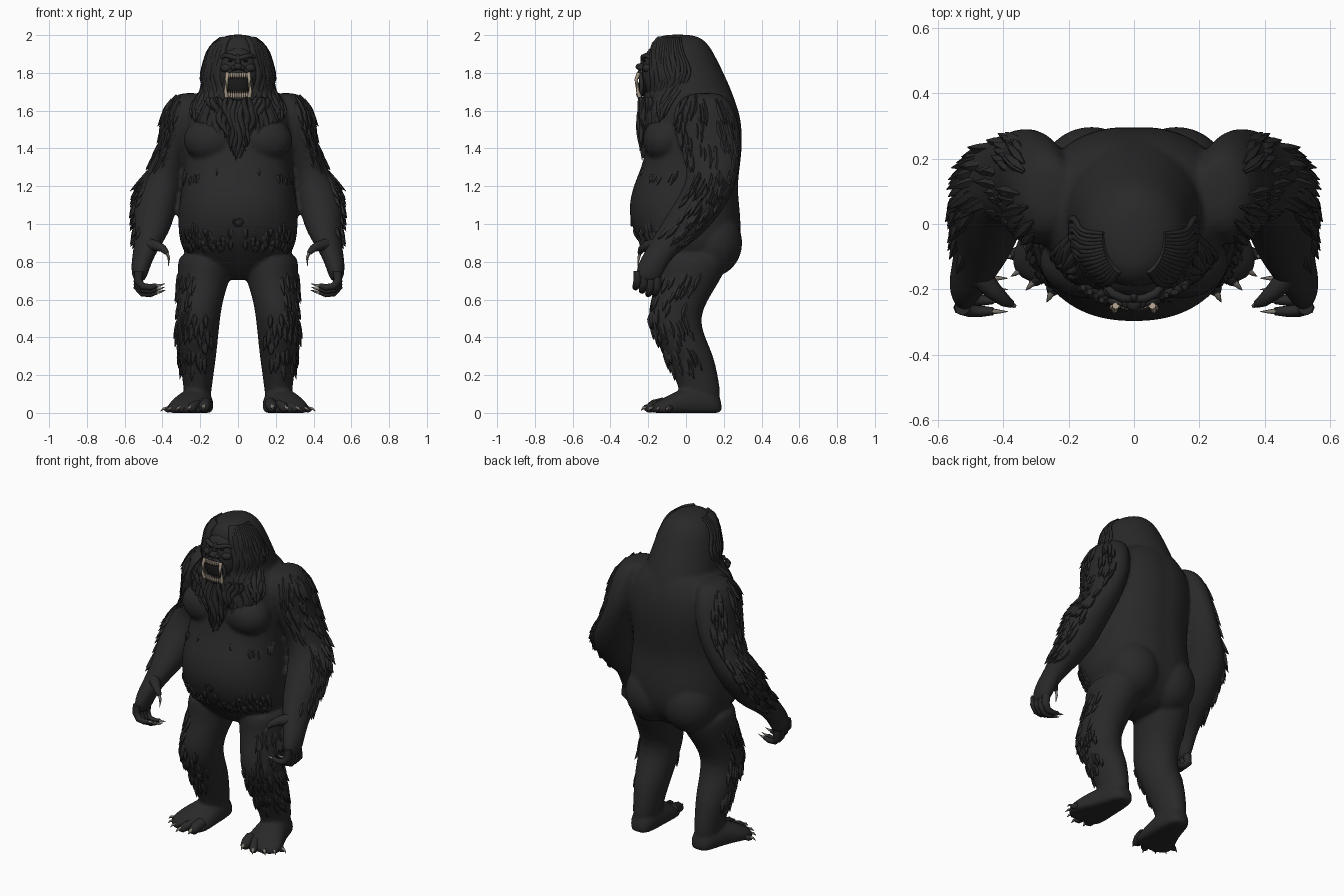
import bpy, bmesh, math, random
from mathutils import Vector

random.seed(4)
if "Cube" in bpy.data.objects:
    bpy.data.objects.remove(bpy.data.objects["Cube"])


def material(name, color):
    m = bpy.data.materials.new(name)
    m.use_nodes = True
    m.diffuse_color = (*color, 1)
    m.node_tree.nodes["Principled BSDF"].inputs["Base Color"].default_value = (*color, 1)
    m.node_tree.nodes["Principled BSDF"].inputs["Roughness"].default_value = 0.9
    return m


FUR = material("black fur", (0.022, 0.022, 0.022))
MOUTH = material("dark mouth", (0.01, 0.009, 0.009))
TOOTH = material("tan teeth", (0.4, 0.33, 0.25))
CLAW = material("grey claws", (0.2, 0.18, 0.155))


def finish(bm, name, mat, mirror=False, blend=False):
    bmesh.ops.recalc_face_normals(bm, faces=bm.faces)
    me = bpy.data.meshes.new(name)
    bm.to_mesh(me)
    bm.free()
    me.materials.append(mat)
    ob = bpy.data.objects.new(name, me)
    bpy.context.collection.objects.link(ob)
    if mirror:
        ob.modifiers.new("Mirror", 'MIRROR').use_mirror_merge = False
    if blend:
        # fuse overlapping masses into one soft skin
        ob.modifiers.new("Subdivision", 'SUBSURF').levels = 1
        fuse = ob.modifiers.new("Fuse", 'REMESH')
        fuse.mode, fuse.voxel_size, fuse.use_smooth_shade = 'VOXEL', 0.011, True
        soft = ob.modifiers.new("Soften", 'SMOOTH')
        soft.factor, soft.iterations = 0.5, 6
    for o in bpy.context.selected_objects:
        o.select_set(False)
    ob.select_set(True)
    bpy.context.view_layer.objects.active = ob
    bpy.ops.object.shade_smooth_by_angle(angle=math.radians(60))


def ring_point(row, a, power=2.0):
    # row = height, x range, y range; angle 0 faces the front
    t, x0, x1, y0, y1 = row
    s, c = math.sin(a), math.cos(a)
    s = math.copysign(abs(s) ** (2 / power), s)
    c = math.copysign(abs(c) ** (2 / power), c)
    return Vector(((x0 + x1) / 2 + (x1 - x0) / 2 * s, (y0 + y1) / 2 - (y1 - y0) / 2 * c, t))


def surface(rows, z, a, power=2.0):
    for p, q in zip(rows, rows[1:]):
        if q[0] <= z <= p[0]:
            f = (p[0] - z) / (p[0] - q[0])
            return ring_point([u + (v - u) * f for u, v in zip(p, q)], a, power)
    return ring_point(rows[0] if z > rows[0][0] else rows[-1], a, power)


def skin(bm, rings):
    for r, s in zip(rings, rings[1:]):
        for i in range(len(r)):
            j = (i + 1) % len(r)
            bm.faces.new((r[i], r[j], s[j], s[i]))
    bm.faces.new(rings[0])
    bm.faces.new(rings[-1])


def loft(bm, rows, sides=(1,), power=2.0, seg=32, shape=lambda p: p):
    for side in sides:
        rings = [[shape(ring_point(r, math.tau * i / seg, power)) for i in range(seg)] for r in rows]
        skin(bm, [[bm.verts.new((p.x * side, p.y, p.z)) for p in ring] for ring in rings])


def tube(bm, points, radii, seg=6):
    points = [Vector(p) for p in points]
    rings = []
    for i, (p, r) in enumerate(zip(points, radii)):
        d = points[min(i + 1, len(points) - 1)] - points[max(i - 1, 0)]
        u = d.orthogonal().normalized() if i == 0 else (u - d * u.dot(d) / d.length_squared).normalized()
        v = d.normalized().cross(u)
        rings.append([bm.verts.new(p + (u * math.cos(k * math.tau / seg) + v * math.sin(k * math.tau / seg))
                                   * max(r, 0.0008)) for k in range(seg)])
    skin(bm, rings)


def ball(bm, centre, size):
    vs = bmesh.ops.create_uvsphere(bm, u_segments=24, v_segments=16, radius=1)["verts"]
    for v in vs:
        v.co = Vector(centre) + Vector([a * b for a, b in zip(v.co, size)])


def sym(z, w, y0, y1):
    return (z, -w, w, y0, y1)


def spine(p):
    if p.y > 0.1:
        p.y -= 0.006 * math.exp(-(p.x / 0.03) ** 2)
    return p


BOTH = (1, -1)
body = bmesh.new()

# Torso with a groove along the spine, chest and buttocks
torso = [sym(1.74, .14, -.14, .215), sym(1.68, .24, -.17, .25), sym(1.6, .29, -.19, .285),
         sym(1.5, .30, -.20, .30), sym(1.4, .29, -.21, .30), sym(1.3, .285, -.235, .288),
         sym(1.2, .297, -.28, .275), sym(1.1, .313, -.303, .285), sym(1.0, .318, -.294, .295),
         sym(.9, .31, -.25, .29), sym(.82, .27, -.18, .255), sym(.75, .17, -.11, .20), sym(.70, .07, -.05, .10)]
loft(body, torso, power=2.25, seg=48, shape=spine)
for side in BOTH:
    ball(body, (side * .13, .135, .90), (.165, .165, .18))
    ball(body, (side * .14, -.115, 1.445), (.15, .115, .12))

# Arms, bent forward at the elbow
arm = [(1.695, .20, .30, .04, .17), (1.67, .18, .355, -.03, .22), (1.59, .18, .398, -.07, .265),
       (1.48, .20, .41, -.06, .29), (1.38, .24, .435, -.02, .295), (1.28, .27, .48, .01, .28),
       (1.19, .30, .54, -.01, .255), (1.1, .325, .56, -.07, .215), (1.0, .345, .555, -.13, .14),
       (.92, .385, .55, -.18, .06), (.86, .425, .555, -.215, -.03), (.80, .455, .565, -.25, -.09),
       (.74, .475, .565, -.27, -.12), (.69, .495, .55, -.26, -.14)]
loft(body, arm, BOTH)

# Legs, with feet lofted from heel to toes on flat soles
leg = [(.86, .04, .31, -.15, .22), (.78, .03, .322, -.155, .22), (.7, .045, .318, -.155, .18),
       (.6, .08, .322, -.188, .115), (.5, .095, .328, -.205, .07), (.4, .105, .328, -.165, .10),
       (.3, .115, .313, -.115, .148), (.2, .13, .297, -.065, .168), (.12, .14, .287, -.035, .183),
       (.04, .15, .28, -.02, .18)]
loft(body, leg, BOTH)
foot = [(-.19, .18, .24, -.02, .06), (-.165, .14, .28, -.03, .12), (-.05, .13, .31, -.04, .145),
        (.04, .13, .35, -.04, .12), (.10, .13, .38, -.04, .09), (.15, .14, .37, -.03, .062),
        (.19, .17, .31, -.02, .04)]
loft(body, foot, BOTH, shape=lambda p: Vector((p.x, -p.z, max(p.y, 0))))

# Head and mane flowing into the back
mane = [sym(2.004, .04, -.11, .02), sym(1.988, .09, -.155, .08), sym(1.95, .137, -.19, .12),
        sym(1.9, .163, -.198, .15), sym(1.8, .185, -.20, .20), sym(1.7, .21, -.195, .245),
        sym(1.6, .22, -.20, .28), sym(1.5, .19, -.20, .285), sym(1.42, .14, -.18, .27)]
loft(body, mane)
finish(body, "body", FUR, blend=True)

turn = [i * math.tau / 28 for i in range(29)]
bm = bmesh.new()
tube(bm, [(.024 * math.sin(a), -.289, 1.01 + .018 * math.cos(a)) for a in turn], [.006] * 29)
finish(bm, "navel", FUR)

# Curled fingers and thumbs with claws
fingers, claws = bmesh.new(), bmesh.new()
for i in range(4):
    y, z = -.255 + .034 * i, .69 - .018 * i + (.02 if i == 3 else 0)
    tube(fingers, [(.525, y, z + .06), (.53, y, z + .01), (.505, y - .01, z - .02), (.465, y - .012, z - .025),
                   (.43, y - .012, z - .015)], [.024, .023, .019, .017, .012], 8)
    tube(claws, [(.437, y - .012, z - .016), (.41, y - .013, z - .014), (.385, y - .013, z - .005)], [.010, .006, 0])
tube(fingers, [(.47, -.16, .89), (.43, -.205, .885), (.395, -.235, .868), (.375, -.245, .845)],
     [.036, .028, .02, .012], 8)
tube(claws, [(.378, -.243, .85), (.366, -.25, .82), (.368, -.255, .775)], [.010, .007, 0])
finish(fingers, "fingers", FUR, True)
finish(claws, "finger_claws", CLAW, True)

# Toes with claws
toes, claws = bmesh.new(), bmesh.new()
for x, y, r in [(.18, -.195, .032), (.25, -.205, .026), (.305, -.175, .024), (.345, -.14, .022), (.375, -.095, .02)]:
    d = Vector((x - .16, y + .02, 0)).normalized()
    tip = Vector((x, y, r * .8))
    tube(toes, [tip - d * .08 + Vector((0, 0, .025)), tip - d * .025 + Vector((0, 0, .012)), tip, tip + d * .014],
         [r, r, r * .8, r * .35], 8)
    tube(claws, [tip + Vector((0, 0, .008)), tip + d * .022 + Vector((0, 0, .006)), tip + d * .038 - Vector((0, 0, .008))],
         [r * .45, r * .33, 0])
finish(toes, "toes", FUR, True)
finish(claws, "toe_claws", CLAW, True)


# Shaggy tufts lying along the limbs and hips
def shag(name, rows, z0, z1, a0, a1, count, length, power=2.0, lift=.35):
    bm = bmesh.new()
    for _ in range(count):
        z, a = random.uniform(z0, z1), math.radians(random.uniform(a0, a1))
        p, below = surface(rows, z, a, power), surface(rows, z - .06, a, power)
        out = Vector((math.sin(a), -math.cos(a), 0))
        down = (below - p).normalized()
        n = length * random.uniform(.7, 1.2)
        tube(bm, [p - out * .02 - down * n * .5, p - out * .012, p + down * n * .5 - out * .006 + out * n * lift * .15,
                  p + down * n + out * n * lift * .4], [.004, .018, .014, 0], 5)
    finish(bm, name, FUR, True)


shag("shoulder_fur", arm, 1.34, 1.64, 10, 150, 50, .09)
shag("forearm_fur", arm, .92, 1.28, 40, 140, 55, .08, lift=.6)
shag("thigh_fur", leg, .5, .74, 20, 120, 25, .08)
shag("shin_fur", leg, .24, .5, -50, 120, 40, .075, lift=.45)
shag("hip_fur", torso, .88, 1.0, 4, 70, 45, .05, 2.25, .1)
shag("rib_fur", torso, 1.24, 1.28, 20, 80, 10, .04, 2.25, .1)

# Wavy locks follow the mane, then spread forward over the chest
locks = bmesh.new()
for i in range(15):
    a0, end = math.radians(31 + 4.5 * i), 1.42 + .011 * i + random.uniform(-.03, .05)
    phase, pts, thick = random.uniform(0, 6), [], 1 - i / 24
    for k in range(17):
        f = k / 16
        z = 1.985 + (end - 1.985) * f
        a = a0 + .13 * f * math.sin(phase + 14 * f)
        head, chest = surface(mane, z, a), surface(torso, z, a * .58, 2.25)
        t = min(max((1.80 - z) / .18, 0), 1)
        p = head.lerp(chest, t * t * (3 - 2 * t))
        pts.append(p + Vector((math.sin(a * .7), -math.cos(a * .7), 0)) * .012 * f)
    tube(locks, pts, [thick * (.012 + .014 * math.sin(math.pi * k / 17)) for k in range(16)] + [0], 7)
finish(locks, "hair_locks", FUR, True)

# Beard: a tapered mass covered in wavy locks
bm = bmesh.new()
loft(bm, [sym(1.70, .10, -.22, -.1), sym(1.6, .12, -.235, -.1), sym(1.5, .10, -.235, -.1),
          sym(1.42, .06, -.235, -.1), sym(1.35, .02, -.235, -.15)])
for i in range(15):
    x0 = (i - 7) * .022
    end = 1.32 + abs(x0) * 1.1 + random.uniform(0, .05)
    ph = random.uniform(0, 6)
    pts = [(x0 * (1 - .35 * f) + .012 * math.sin(ph + 10 * f), -.240 + 2 * x0 * x0 + .008 * math.sin(ph + 7 * f),
            1.67 + (end - 1.67) * f) for f in [k / 9 for k in range(10)]]
    tube(bm, pts, [.009, .014, .016, .017, .017, .016, .014, .011, .007, 0], 7)
finish(bm, "beard", FUR)

# Face: skull, nose, cheeks, brows
bm = bmesh.new()
ball(bm, (0, -.165, 1.80), (.105, .068, .14))
ball(bm, (0, -.235, 1.832), (.026, .032, .02))
ball(bm, (0, -.222, 1.86), (.016, .02, .04))
for s in BOTH:
    ball(bm, (s * .022, -.238, 1.826), (.016, .02, .014))
    ball(bm, (s * .06, -.2, 1.825), (.034, .03, .025))
    tube(bm, [(s * .006, -.228, 1.876), (s * .035, -.227, 1.885), (s * .065, -.213, 1.893), (s * .095, -.18, 1.88)],
         [.012, .014, .013, .008], 8)
finish(bm, "face", FUR)
bm = bmesh.new()
ball(bm, (.04, -.216, 1.862), (.013, .012, .006))
finish(bm, "eyes", MOUTH, True)

# Open mouth with lips and teeth
bm = bmesh.new()
ball(bm, (0, -.225, 1.735), (.06, .026, .06))
finish(bm, "mouth", MOUTH)
bm = bmesh.new()
tube(bm, [(.072 * math.sin(a), -.235 - .010 * math.cos(a) ** 2, 1.735 + .07 * math.cos(a)) for a in turn], [.011] * 29, 8)
finish(bm, "lips", FUR)
bm = bmesh.new()
for i in range(-4, 5):
    x = i * .0115
    y = -.256 + x * x * 4
    tube(bm, [(x, y, 1.798), (x, y - .004, 1.782), (x, y, 1.768)], [.006, .006, .002])
    tube(bm, [(x, y + .003, 1.672), (x, y - .003, 1.688), (x, y + .003, 1.705)], [.006, .0065, .002])
for s in BOTH:
    tube(bm, [(s * .056, -.25, 1.80), (s * .06, -.264, 1.765), (s * .056, -.264, 1.715)], [.011, .009, 0], 8)
    tube(bm, [(s * .06, -.245, 1.672), (s * .066, -.256, 1.705), (s * .064, -.255, 1.76)], [.011, .009, 0], 8)
finish(bm, "teeth", TOOTH)
